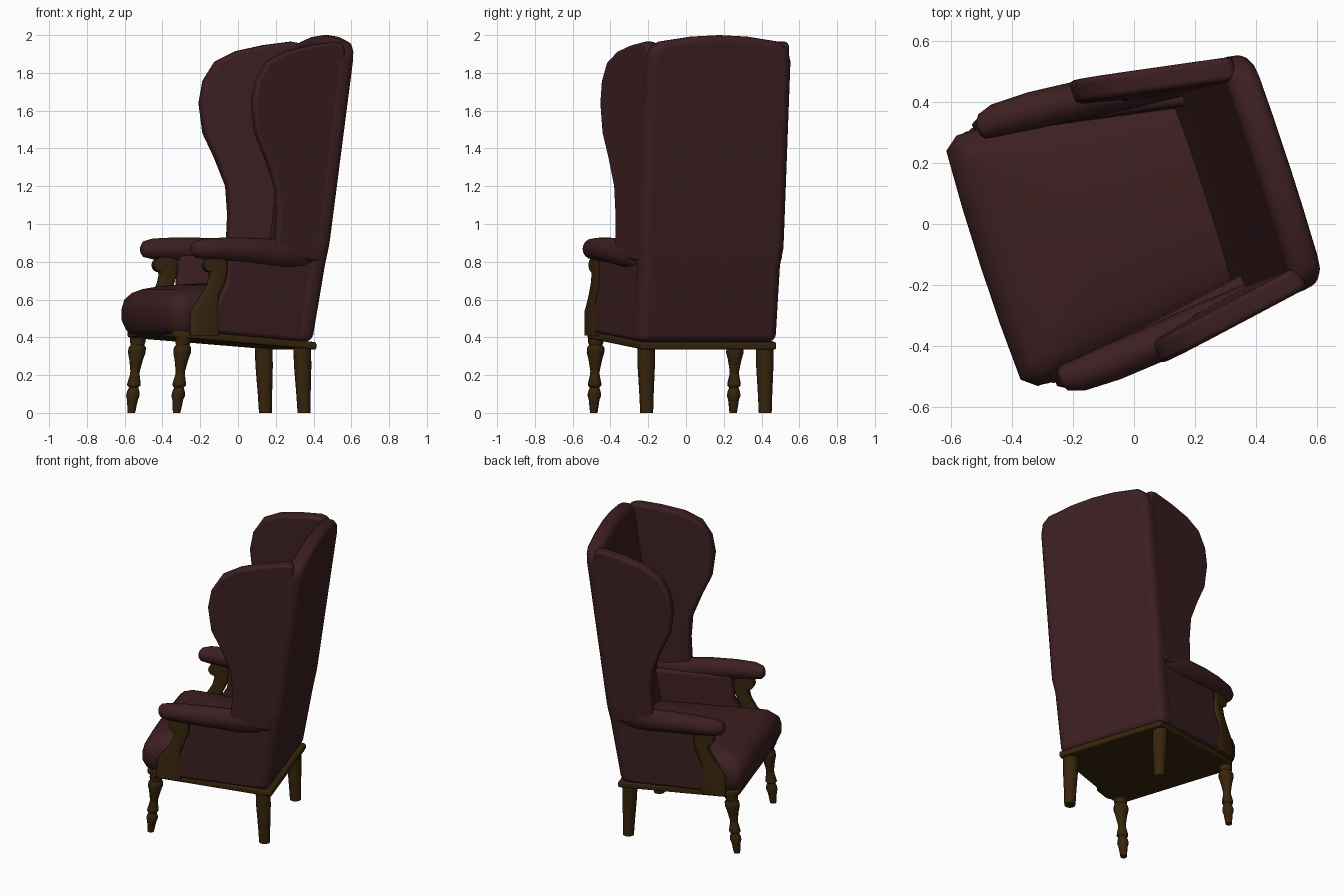
import bpy, bmesh, math
from mathutils import Matrix

if "Cube" in bpy.data.objects:
    bpy.data.objects.remove(bpy.data.objects["Cube"])

def material(name, rgb):
    m = bpy.data.materials.new(name)
    m.diffuse_color = (*rgb, 1)
    m.use_nodes = True
    m.node_tree.nodes["Principled BSDF"].inputs["Base Color"].default_value = m.diffuse_color
    return m

FABRIC = material("burgundy fabric", (0.046, 0.0138, 0.0152))
WOOD = material("dark wood", (0.038, 0.018, 0.0038))

# The chair is modelled facing -y, then turned as a whole
PLACE = Matrix.Rotation(math.radians(-72), 4, 'Z') @ Matrix.Translation((-0.024, 0, 0))

def finish(name, bm, mat, angle=40):
    bmesh.ops.recalc_face_normals(bm, faces=bm.faces)
    bm.transform(PLACE)
    me = bpy.data.meshes.new(name)
    bm.to_mesh(me)
    bm.free()
    me.materials.append(mat)
    ob = bpy.data.objects.new(name, me)
    bpy.context.collection.objects.link(ob)
    bpy.ops.object.select_all(action='DESELECT')
    ob.select_set(True)
    bpy.context.view_layer.objects.active = ob
    bpy.ops.object.shade_smooth_by_angle(angle=math.radians(angle))
    w = ob.modifiers.new("weighted normals", 'WEIGHTED_NORMAL')
    w.keep_sharp = True
    return ob

def loft(name, rings, mat, angle=40):
    """Skin a list of equal-length point rings and cap both ends."""
    bm = bmesh.new()
    vs = [[bm.verts.new(p) for p in r] for r in rings]
    n = len(rings[0])
    for a, b in zip(vs, vs[1:]):
        for i in range(n):
            j = (i + 1) % n
            bm.faces.new((a[i], a[j], b[j], b[i]))
    bm.faces.new(vs[0])
    bm.faces.new(vs[-1])
    return finish(name, bm, mat, angle)

def slab(name, outline, place, mat, radius, segments=3, cut=None):
    """Extrude an outline; place(p, q, t) gives the point on side t = 0 or 1."""
    bm = bmesh.new()
    loops = [[bm.verts.new((p, t, q)) for p, q in outline] for t in (0, 1)]
    n = len(outline)
    for l in loops:
        bm.faces.new(l)
    for i in range(n):
        j = (i + 1) % n
        bm.faces.new((loops[0][i], loops[0][j], loops[1][j], loops[1][i]))
    if cut:  # edge loop where the rake changes
        bmesh.ops.bisect_plane(bm, geom=bm.verts[:] + bm.edges[:] + bm.faces[:],
                               plane_co=(0, 0, cut), plane_no=(0, 0, 1))
    for v in bm.verts:
        p, t, q = v.co
        v.co = place(p, q, t)
    bmesh.ops.recalc_face_normals(bm, faces=bm.faces)
    edges = [e for e in bm.edges if e.calc_face_angle() > math.radians(60)]
    bmesh.ops.bevel(bm, geom=edges, offset=radius, segments=segments,
                    affect='EDGES', profile=0.5, clamp_overlap=True)
    return finish(name, bm, mat, angle=50)

def circle(n):
    return [(math.cos(2 * math.pi * i / n), math.sin(2 * math.pi * i / n)) for i in range(n)]

def back_plane(z):
    # raked outer face of the back, steeper rake below the arms
    return 0.312 + 0.175 * (z - 0.4) if z < 0.92 else 0.403 + 0.137 * (z - 0.92)

# Back panel with arched top
half = [(0.38, 0.375), (0.382, 0.78), (0.396, 0.87), (0.391, 1.86), (0.374, 1.925),
        (0.325, 1.965), (0.15, 1.992)]
outline = half + [(0, 2.0)] + [(-x, z) for x, z in reversed(half)]
slab("back_panel", outline, lambda x, z, t: (x * (1 + 0.05 * t), back_plane(z) - 0.11 * t, z),
     FABRIC, 0.042, 4, 0.92)

# Wings above the arms, and narrower side panels below them
wing = [(0.33, 0.8), (-0.06, 0.84), (0.08, 0.9), (0.088, 1.05), (0.078, 1.2), (0.02, 1.35),
        (-0.04, 1.48), (-0.06, 1.64), (-0.038, 1.76), (0.025, 1.86), (0.135, 1.915),
        (0.28, 1.947), (0.42, 1.965), (0.47, 1.955), (0.485, 1.87)]
side_panel = [(0.27, 0.38), (-0.29, 0.425), (-0.27, 0.56), (-0.2, 0.68), (-0.19, 0.84), (0.35, 0.86)]
for s, side in ((-1, "left"), (1, "right")):
    slab(side + "_wing", wing,
         lambda y, z, t: (s * (0.395 - 0.007 * (z - 0.8) + 0.178 * (back_plane(z) - y) - 0.08 * t), y, z),
         FABRIC, 0.034, 3, 0.92)
    slab(side + "_side_panel", side_panel,
         lambda y, z, t: (s * (0.378 + 0.13 * (back_plane(z) - y) - (0.085 + 0.05 * y) * t), y, z),
         FABRIC, 0.022)

# Seat cushion: rounded, slightly domed stack of outlines
half = [(0.355, 0.27), (0.395, -0.1), (0.432, -0.41), (0.432, -0.465), (0.395, -0.512), (0.2, -0.52)]
outline = half + [(0, -0.522)] + [(-x, y) for x, y in reversed(half)]
levels = [(0.41, 0.04), (0.44, 0.02), (0.49, 0), (0.55, 0), (0.6, 0.012), (0.635, 0.045),
          (0.655, 0.09), (0.67, 0.16), (0.68, 0.25), (0.685, 0.35)]
loft("seat_cushion", [[(x * (1 - d / 0.43), 0.27 + (y - 0.27) * (1 - d / 0.79), z)
                       for x, y in outline] for z, d in levels], FABRIC, 60)

# Seat rail, higher at the front
rail = [(0.375, 0.325), (0.44, -0.41), (0.40, -0.48), (-0.40, -0.48), (-0.44, -0.41), (-0.375, 0.325)]
slab("seat_rail", rail, lambda x, y, t: (x, y, 0.335 + 0.065 * (0.32 - y) / 0.8 + 0.04 * t),
     WOOD, 0.01, 2)

# Arm rolls: x, y, z, half width, half height
arm = [(0.43, -0.392, 0.866, 0.018, 0.022), (0.434, -0.376, 0.867, 0.042, 0.042),
       (0.44, -0.325, 0.868, 0.054, 0.055), (0.433, -0.2, 0.867, 0.062, 0.062),
       (0.42, -0.05, 0.86, 0.062, 0.067), (0.395, 0.12, 0.845, 0.058, 0.073),
       (0.372, 0.24, 0.838, 0.045, 0.07), (0.35, 0.33, 0.832, 0.03, 0.06)]
# Carved arm posts: z, centre y, half depth, half thickness
post = [(0.41, -0.325, 0.08, 0.036), (0.54, -0.322, 0.077, 0.036), (0.57, -0.312, 0.062, 0.034),
        (0.62, -0.29, 0.047, 0.032), (0.68, -0.258, 0.043, 0.031), (0.73, -0.243, 0.045, 0.031),
        (0.78, -0.25, 0.055, 0.031), (0.83, -0.255, 0.05, 0.031)]
corners = [(1, 0.6), (0.7, 1), (-0.7, 1), (-1, 0.6), (-1, -0.6), (-0.7, -1), (0.7, -1), (1, -0.6)]
# Turned front leg: z, radius
turned = [(0.42, 0.043), (0.375, 0.041), (0.36, 0.036), (0.345, 0.046), (0.32, 0.047), (0.28, 0.036),
          (0.22, 0.025), (0.2, 0.026), (0.155, 0.036), (0.145, 0.036), (0.135, 0.025),
          (0.11, 0.034), (0.09, 0.036), (0.07, 0.029), (0, 0.02)]
tapered = [(0.36, 0.048), (0.25, 0.047), (0.1, 0.039), (0, 0.035)]

for s, side in ((-1, "left"), (1, "right")):
    loft(side + "_arm", [[(s * (x + w * c), y, z + h * d) for c, d in circle(16)]
                         for x, y, z, w, h in arm], FABRIC, 70)
    loft(side + "_arm_post", [[(s * (0.43 + w * d), y + h * c, z) for c, d in corners]
                              for z, y, h, w in post], WOOD, 50)
    # scroll at the top of the post
    loft(side + "_arm_scroll", [[(s * x, -0.288 + r * c, 0.782 + r * d) for c, d in circle(14)]
                                for x, r in ((0.397, 0.03), (0.403, 0.038), (0.457, 0.038), (0.463, 0.03))],
         WOOD, 50)
    loft(side + "_front_leg", [[(s * 0.388 + r * c, -0.46 + 0.095 * z + r * d, z) for c, d in circle(14)]
                               for z, r in turned], WOOD, 50)
    loft(side + "_back_leg", [[(s * 0.33 + r * c, 0.268 - 0.03 * z + r * d, z) for c, d in circle(12)]
                              for z, r in tapered], WOOD, 50)
